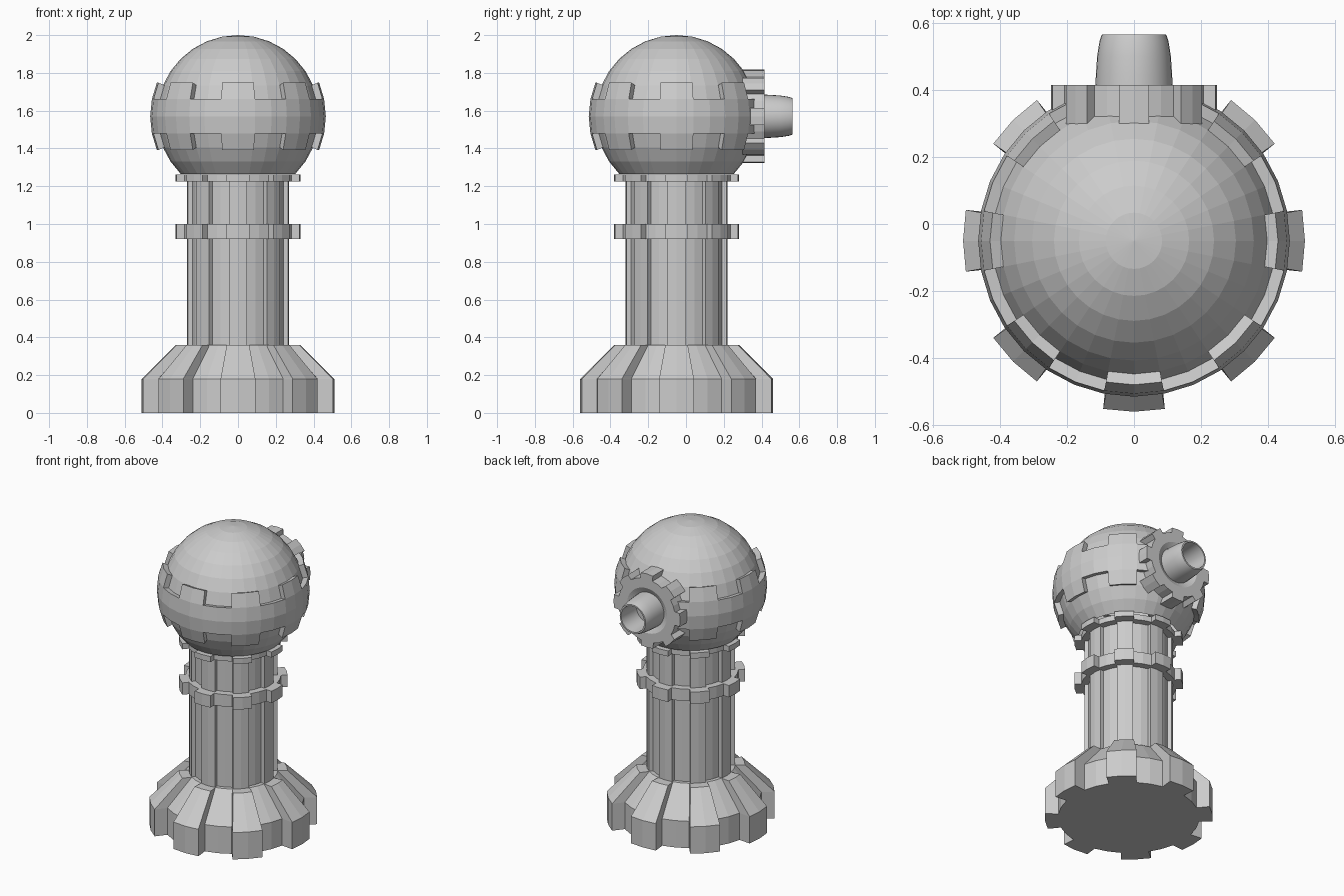
import bpy, bmesh, math
from mathutils import Matrix, Vector

if "Cube" in bpy.data.objects:
    bpy.data.objects.remove(bpy.data.objects["Cube"])

AXIS_Y = -0.05      # main axis of the body
BALL_Z = 1.57       # height of the ball centre

grey = bpy.data.materials.new("plain grey")
grey.diffuse_color = (0.6, 0.6, 0.6, 1)
grey.use_nodes = True
grey.node_tree.nodes["Principled BSDF"].inputs["Base Color"].default_value = grey.diffuse_color


def finish(name, bm, matrix):
    bmesh.ops.recalc_face_normals(bm, faces=bm.faces[:])
    bm.transform(matrix)
    me = bpy.data.meshes.new(name)
    bm.to_mesh(me)
    bm.free()
    me.materials.append(grey)
    ob = bpy.data.objects.new(name, me)
    bpy.context.collection.objects.link(ob)
    return ob


def cog_ring(tip, root, z):
    """Eight-toothed outline: two faces per tooth and two per gap."""
    pts = []
    for i in range(8):
        for deg, r in ((-11.25, root), (-10.4, tip), (0, tip),
                       (10.4, tip), (11.25, root), (22.5, root)):
            a = math.radians(45 * i + deg)
            pts.append((r * math.cos(a), r * math.sin(a), z))
    return pts


def round_ring(r, z, n=32):
    return [(r * math.cos(2 * math.pi * i / n), r * math.sin(2 * math.pi * i / n), z)
            for i in range(n)]


def loft(name, rings, matrix):
    """Bridge equal rings and cap both ends."""
    bm = bmesh.new()
    loops = [[bm.verts.new(p) for p in ring] for ring in rings]
    n = len(loops[0])
    for a, b in zip(loops, loops[1:]):
        for i in range(n):
            j = (i + 1) % n
            bm.faces.new((a[i], a[j], b[j], b[i]))
    bm.faces.new(loops[0][::-1])
    bm.faces.new(loops[-1])
    return finish(name, bm, matrix)


upright = Matrix.Translation((0, AXIS_Y, 0))
# local z points to the back (+y)
backward = Matrix.Translation((0, 0, BALL_Z)) @ Matrix.Rotation(-math.pi / 2, 4, 'X')

# Foot, column and collars: (height, tooth radius, gap radius)
cogs = {
    "base": [(0, 0.51, 0.43), (0.18, 0.51, 0.43), (0.36, 0.33, 0.27)],
    "column": [(0.34, 0.27, 0.245), (1.24, 0.27, 0.245)],
    "middle_collar": [(0.92, 0.33, 0.29), (1.0, 0.33, 0.29)],
    "top_collar": [(1.225, 0.33, 0.29), (1.262, 0.33, 0.29)],
}
for name, levels in cogs.items():
    loft(name, [cog_ring(t, r, z) for z, t, r in levels], upright)

# Ball with a raised toothed belt
bm = bmesh.new()
bmesh.ops.create_uvsphere(bm, u_segments=32, v_segments=16, radius=0.43)
bmesh.ops.delete(bm, geom=[v for v in bm.verts if v.co.z < -0.32], context='VERTS')
belt = []
for f in bm.faces:
    c = f.calc_center_median()
    lat = abs(math.degrees(math.asin(c.z / c.length)))
    az = math.degrees(math.atan2(c.y, c.x)) % 360
    on_tab = abs((az + 22.5) % 45 - 22.5) < 11.25
    behind_socket = abs(az - 90) < 22.5
    if not behind_socket and lat < (22.5 if on_tab else 11.25):
        belt.append(f)
raised = bmesh.ops.extrude_face_region(bm, geom=belt)["geom"]
for v in raised:
    if isinstance(v, bmesh.types.BMVert):
        v.co *= 0.465 / 0.43
bmesh.ops.delete(bm, geom=[f for f in belt if f.is_valid], context='FACES')
finish("ball", bm, Matrix.Translation((0, AXIS_Y, BALL_Z)))

# Toothed socket on the back, with a shallow dish around the nozzle
bm = bmesh.new()
outer = [[bm.verts.new(p) for p in cog_ring(0.247, 0.212, z)] for z in (0.22, 0.415)]
dish = [[bm.verts.new(p) for p in round_ring(r, z, 48)] for r, z in ((0.15, 0.415), (0.11, 0.395))]
loops = outer + dish
for a, b in zip(loops, loops[1:]):
    for i in range(48):
        j = (i + 1) % 48
        bm.faces.new((a[i], a[j], b[j], b[i]))
bm.faces.new(loops[0][::-1])
bm.faces.new(loops[-1])
finish("back_socket", bm, backward)

# Hollow tapered nozzle
nozzle = loft("nozzle", [round_ring(r, z) for r, z in (
    (0.116, 0.385), (0.114, 0.44), (0.11, 0.5), (0.103, 0.545), (0.096, 0.565),
    (0.086, 0.565), (0.082, 0.5), (0.08, 0.41))], backward)
bpy.context.view_layer.objects.active = nozzle
nozzle.select_set(True)
bpy.ops.object.shade_smooth_by_angle(angle=math.radians(35))
